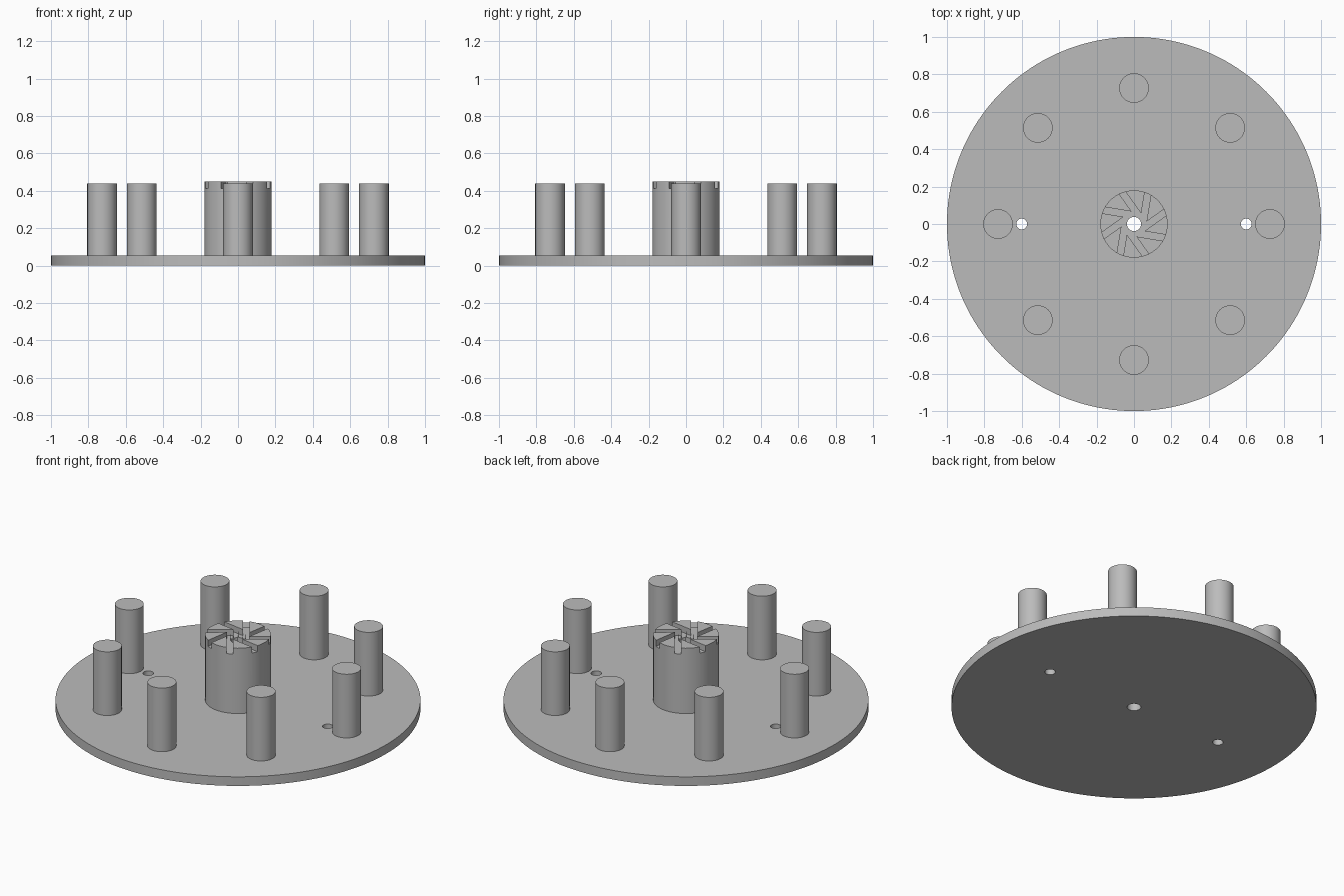
import bpy
from math import radians, cos, sin, pi
from mathutils import Matrix, Vector

if "Cube" in bpy.data.objects:
    bpy.data.objects.remove(bpy.data.objects["Cube"])

GREY = (0.5, 0.5, 0.5, 1.0)
mat = bpy.data.materials.new("plain_grey")
mat.use_nodes = True
mat.diffuse_color = GREY
mat.node_tree.nodes["Principled BSDF"].inputs["Base Color"].default_value = GREY

PLATE_TOP, POST_TOP, HUB_TOP = 0.055, 0.44, 0.45
HUB_R, BORE_R = 0.18, 0.038
SLOT_W, SLOT_DEPTH, SLOT_OFFSET = 0.035, 0.037, 0.046


def cylinder(name, radius, bottom, top, x=0.0, y=0.0, sides=64):
    bpy.ops.mesh.primitive_cylinder_add(
        vertices=sides, radius=radius, depth=top - bottom,
        location=(x, y, (top + bottom) / 2))
    obj = bpy.context.object
    obj.name = name
    obj.data.materials.append(mat)
    return obj


def cut(target, cutter):
    """Subtract the cutter from the target and discard it."""
    cutter.hide_render = True
    mod = target.modifiers.new("cut", 'BOOLEAN')
    mod.operation, mod.solver, mod.object = 'DIFFERENCE', 'EXACT', cutter
    bpy.context.view_layer.objects.active = target
    bpy.ops.object.modifier_apply(modifier=mod.name)
    bpy.data.objects.remove(cutter)


def smooth(obj):
    bpy.ops.object.select_all(action='DESELECT')
    obj.select_set(True)
    bpy.context.view_layer.objects.active = obj
    bpy.ops.object.shade_smooth_by_angle(angle=radians(30))


# Round base plate with a centre bore and two small side holes
plate = cylinder("base_plate", 1.0, 0.0, PLATE_TOP, sides=160)
cut(plate, cylinder("bore_cutter", BORE_R, -0.1, 0.2, sides=32))
for side in (-1, 1):
    cut(plate, cylinder("hole_cutter", 0.029, -0.1, 0.2, x=side * 0.6, sides=32))
smooth(plate)

# Central hub with a bore and swirling slots in its top
hub = cylinder("centre_hub", HUB_R, PLATE_TOP, HUB_TOP, sides=96)
cut(hub, cylinder("bore_cutter", BORE_R, -0.1, 0.6, sides=32))
SLOT_LEN = 0.25
for i in range(8):
    bpy.ops.mesh.primitive_cube_add(size=1)
    slot = bpy.context.object
    slot.name = "slot_cutter"
    # Each slot runs from the rim to a point beside the bore
    box = (Matrix.Translation(Vector((-SLOT_LEN / 2, SLOT_OFFSET, HUB_TOP)))
           @ Matrix.Diagonal((SLOT_LEN, SLOT_W, 2 * SLOT_DEPTH, 1)))
    slot.data.transform(Matrix.Rotation(radians(-9.5 + 45 * i), 4, 'Z') @ box)
    cut(hub, slot)
smooth(hub)

# Ring of eight upright posts
for i in range(8):
    a = i * pi / 4
    smooth(cylinder(f"post_{i + 1}", 0.079, PLATE_TOP, POST_TOP,
                    0.727 * cos(a), 0.727 * sin(a)))
